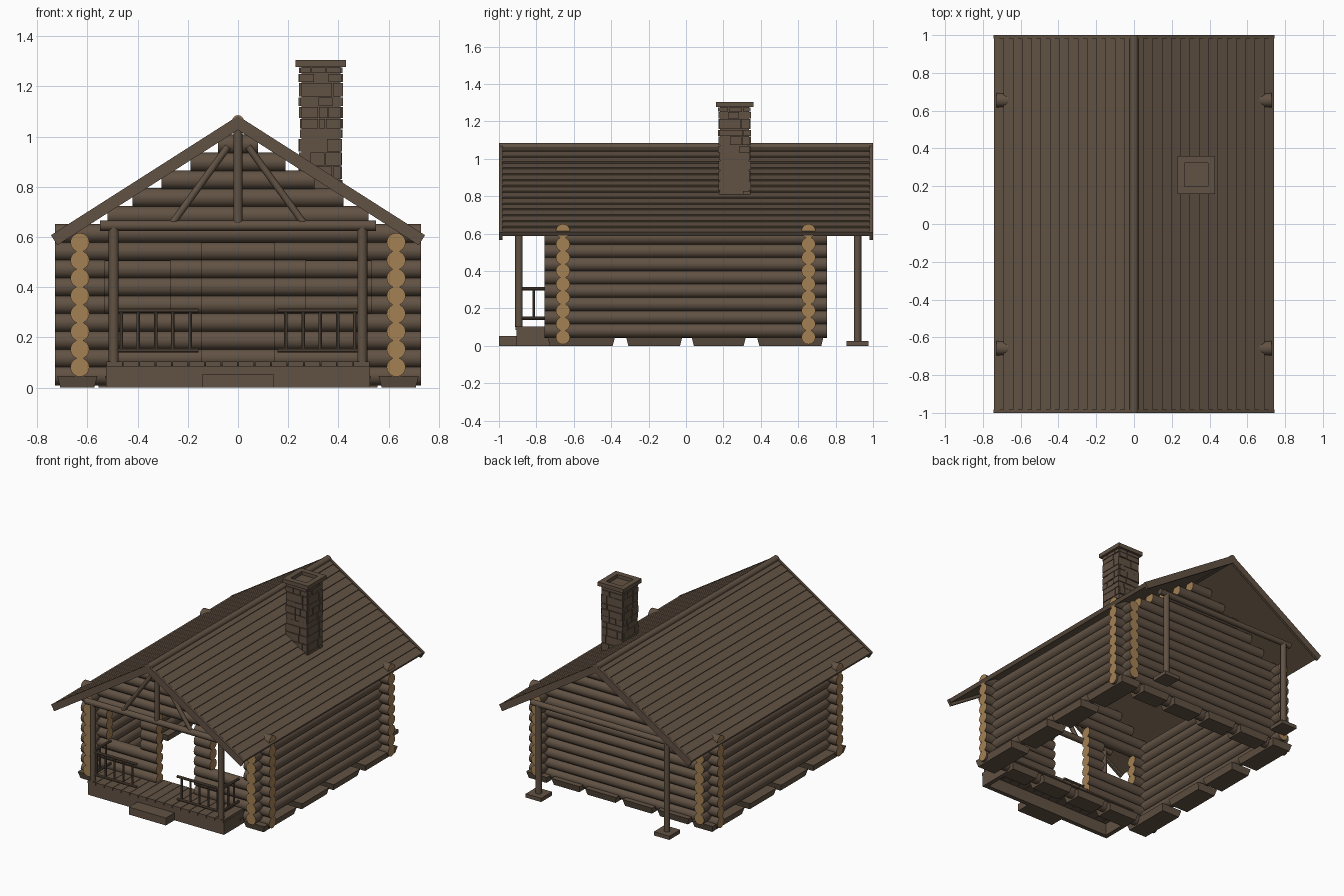
import bpy, bmesh, math, random
from mathutils import Vector, Matrix

if "Cube" in bpy.data.objects:
    bpy.data.objects.remove(bpy.data.objects["Cube"])

random.seed(4)


def material(name, col):
    m = bpy.data.materials.new(name)
    m.diffuse_color = (*col, 1)
    m.use_nodes = True
    m.node_tree.nodes["Principled BSDF"].inputs["Base Color"].default_value = m.diffuse_color
    return m


BROWN = material("weathered_brown", (0.120, 0.084, 0.057))
TAN = material("cut_log_end", (0.37, 0.22, 0.09))


class Part:
    """Collects primitives into one mesh object."""

    def __init__(self, name):
        self.name, self.bm = name, bmesh.new()

    def log(self, p, q, r, cut=False, sides=16):
        p, q = Vector(p), Vector(q)
        d = q - p
        mat = Matrix.Translation((p + q) / 2) @ d.to_track_quat('Z', 'Y').to_matrix().to_4x4()
        vs = bmesh.ops.create_cone(self.bm, cap_ends=True, segments=sides, radius1=r,
                                   radius2=r, depth=d.length, matrix=mat)['verts']
        if cut:
            for f in {f for v in vs for f in v.link_faces}:
                f.material_index = int(len(f.verts) > 4)

    def box(self, x0, x1, y0, y1, z0, z1, taper=0.0):
        mat = Matrix.Translation(((x0 + x1) / 2, (y0 + y1) / 2, (z0 + z1) / 2)) @ \
            Matrix.Diagonal((x1 - x0, y1 - y0, z1 - z0, 1))
        vs = bmesh.ops.create_cube(self.bm, size=1, matrix=mat)['verts']
        for v in vs:
            if v.co.z < (z0 + z1) / 2:
                v.co.x += taper if v.co.x < (x0 + x1) / 2 else -taper
                v.co.y += taper if v.co.y < (y0 + y1) / 2 else -taper

    def prism(self, pts, y0, y1):
        """Extrude an x/z outline along y."""
        f = self.bm.faces.new([self.bm.verts.new((x, y0, z)) for x, z in pts])
        ext = bmesh.ops.extrude_face_region(self.bm, geom=[f])['geom']
        for v in ext:
            if isinstance(v, bmesh.types.BMVert):
                v.co.y = y1

    def done(self):
        bmesh.ops.recalc_face_normals(self.bm, faces=self.bm.faces)
        me = bpy.data.meshes.new(self.name)
        self.bm.to_mesh(me)
        self.bm.free()
        me.materials.append(BROWN)
        me.materials.append(TAN)
        ob = bpy.data.objects.new(self.name, me)
        bpy.context.collection.objects.link(ob)
        bpy.ops.object.select_all(action='DESELECT')
        ob.select_set(True)
        bpy.context.view_layer.objects.active = ob
        bpy.ops.object.shade_smooth_by_angle(angle=math.radians(35))


R, STEP = 0.038, 0.071

# side walls
for s, name in ((-1, "left_wall"), (1, "right_wall")):
    w = Part(name)
    for k in range(8):
        z = 0.081 + STEP * k
        w.log((s * 0.63, -0.757, z), (s * 0.63, 0.755, z), R, True)
    w.done()

# front wall with door and window gaps, plain back wall, stepped gables
GABLE = (0.52, 0.42, 0.305, 0.19, 0.08)
for y, name in ((-0.658, "front_wall"), (0.655, "back_wall")):
    w = Part(name)
    for k in range(9):
        z = 0.046 + STEP * k
        gaps = []
        if y < 0 and 1 <= k <= 7:
            gaps.append((-0.145, 0.145))
        if y < 0 and 4 <= k <= 6:
            gaps += [(-0.53, -0.27), (0.27, 0.53)]
        edges = sorted([-0.728, 0.728] + [e for g in gaps for e in g])
        for a, b in zip(edges[::2], edges[1::2]):
            w.log((a, y, z), (b, y, z), R, True)
    for i, h in enumerate(GABLE):
        z = 0.046 + STEP * (9 + i)
        w.log((-h, y, z), (h, y, z), R, True)
    w.done()

# foundation stones
st = Part("foundation_stones")
for s in (-1, 1):
    for a, b in ((-0.74, -0.38), (-0.32, -0.02), (0.03, 0.32), (0.38, 0.735)):
        st.box(s * 0.64 - 0.08, s * 0.64 + 0.08, a, b, 0, 0.046, 0.012)
    for a, b in ((-0.53, -0.29), (-0.25, -0.02), (0.03, 0.27), (0.31, 0.53)):
        st.box(a, b, s * 0.66 - 0.07, s * 0.66 + 0.07, 0, 0.046, 0.012)
st.done()

# lapped plank roof: one saw-tooth outline per slope
W, ZR, ZE, N = 0.738, 1.075, 0.605, 15
L = math.hypot(W, ZR - ZE)
d = Vector((W, ZE - ZR)) / L
n = Vector((-d.y, d.x))
for s, name in ((-1, "left_roof"), (1, "right_roof")):
    r = Part(name)
    pts = []
    for i in range(N):
        a, b = Vector((0, ZR)) + d * (L * i / N), Vector((0, ZR)) + d * (L * (i + 1) / N)
        pts += [a - n * 0.006, b + n * 0.004]
    pts += [Vector((W, ZE)) - n * 0.022, Vector((0, ZR - 0.026))]
    r.prism([(s * p.x, p.y) for p in pts], -0.99, 0.99)
    r.done()

# gable edge boards
g = Part("barge_boards")
for s in (-1, 1):
    for y0, y1 in ((-1.0, -0.982), (0.982, 1.0)):
        pts = [(0, 1.082), (0.745, 0.607), (0.72, 0.567), (0, 1.026)]
        g.prism([(s * x, z) for x, z in pts], y0, y1)
g.done()

p = Part("ridge_log")
p.log((0, -1, 1.062), (0, 1, 1.062), 0.023, True)
p.done()

# porch truss and posts
t = Part("porch_truss")
t.log((-0.55, -0.893, 0.645), (0.55, -0.893, 0.645), 0.021)
t.log((0, -0.893, 0.645), (0, -0.893, 1.04), 0.018)
for s in (-1, 1):
    t.log((s * 0.265, -0.893, 0.65), (s * 0.04, -0.893, 0.96), 0.014)
t.done()
p = Part("porch_posts")
for s in (-1, 1):
    p.log((s * 0.495, -0.893, 0.1), (s * 0.495, -0.893, 0.64), 0.02)
p.done()

# back posts on pads with a tie beam
p = Part("back_posts")
p.log((-0.55, 0.917, 0.645), (0.55, 0.917, 0.645), 0.02)
for s in (-1, 1):
    p.log((s * 0.495, 0.917, 0.02), (s * 0.495, 0.917, 0.64), 0.02)
    p.box(s * 0.495 - 0.06, s * 0.495 + 0.06, 0.857, 0.977, 0, 0.026)
p.done()

# porch deck: skirt, planks and step
k = Part("porch_deck")
k.box(-0.525, 0.525, -0.905, -0.875, 0, 0.086)
for s in (-1, 1):
    k.box(s * 0.51 - 0.015, s * 0.51 + 0.015, -0.88, -0.66, 0, 0.086)
pw = 1.05 / 16
for i in range(16):
    x = -0.525 + pw * i
    k.box(x + 0.0015, x + pw - 0.0015, -0.912, -0.63, 0.084, 0.103)
k.done()
k = Part("porch_step")
k.box(-0.143, 0.143, -1.0, -0.905, 0, 0.052)
k.done()

# porch railings
r = Part("porch_railings")
for s in (-1, 1):
    for z in (0.148, 0.306):
        r.log((s * 0.49, -0.893, z), (s * 0.157, -0.893, z), 0.009, sides=10)
        r.log((s * 0.495, -0.893, z), (s * 0.495, -0.70, z), 0.009, sides=10)
    for i in range(5):
        x = s * (0.19 + 0.069 * i)
        r.log((x, -0.893, 0.145), (x, -0.893, 0.305), 0.007, sides=8)
    for y in (-0.815, -0.75):
        r.log((s * 0.495, y, 0.145), (s * 0.495, y, 0.305), 0.007, sides=8)
r.done()

# chimney: core, rough stones on four sides, hollow cap
c = Part("chimney")
X, Y, H = 0.33, 0.26, 0.078
c.box(X - H, X + H, Y - H, Y + H, 0.79, 1.28)
z = 0.79
while z < 1.27:
    h = min(random.uniform(0.035, 0.06), 1.278 - z)
    for side in range(4):
        cuts = [-H - 0.004, random.uniform(-0.045, -0.01), random.uniform(0.015, 0.05), H + 0.004]
        if random.random() < 0.4:
            cuts.pop(1)
        for a, b in zip(cuts, cuts[1:]):
            o = H + random.uniform(0.004, 0.011)
            a, b, z1 = a + 0.002, b - 0.002, z + h - 0.004
            if side < 2:
                e = sorted((Y + (H - 0.02) * (2 * side - 1), Y + o * (2 * side - 1)))
                c.box(X + a, X + b, *e, z, z1)
            else:
                e = sorted((X + (H - 0.02) * (2 * side - 5), X + o * (2 * side - 5)))
                c.box(*e, Y + a, Y + b, z, z1)
    z += h
c.done()
c = Part("chimney_cap")
for s in (-1, 1):
    c.box(X - 0.1, X + 0.1, *sorted((Y + s * 0.062, Y + s * 0.1)), 1.276, 1.304)
    c.box(*sorted((X + s * 0.062, X + s * 0.1)), Y - 0.062, Y + 0.062, 1.276, 1.304)
c.done()
